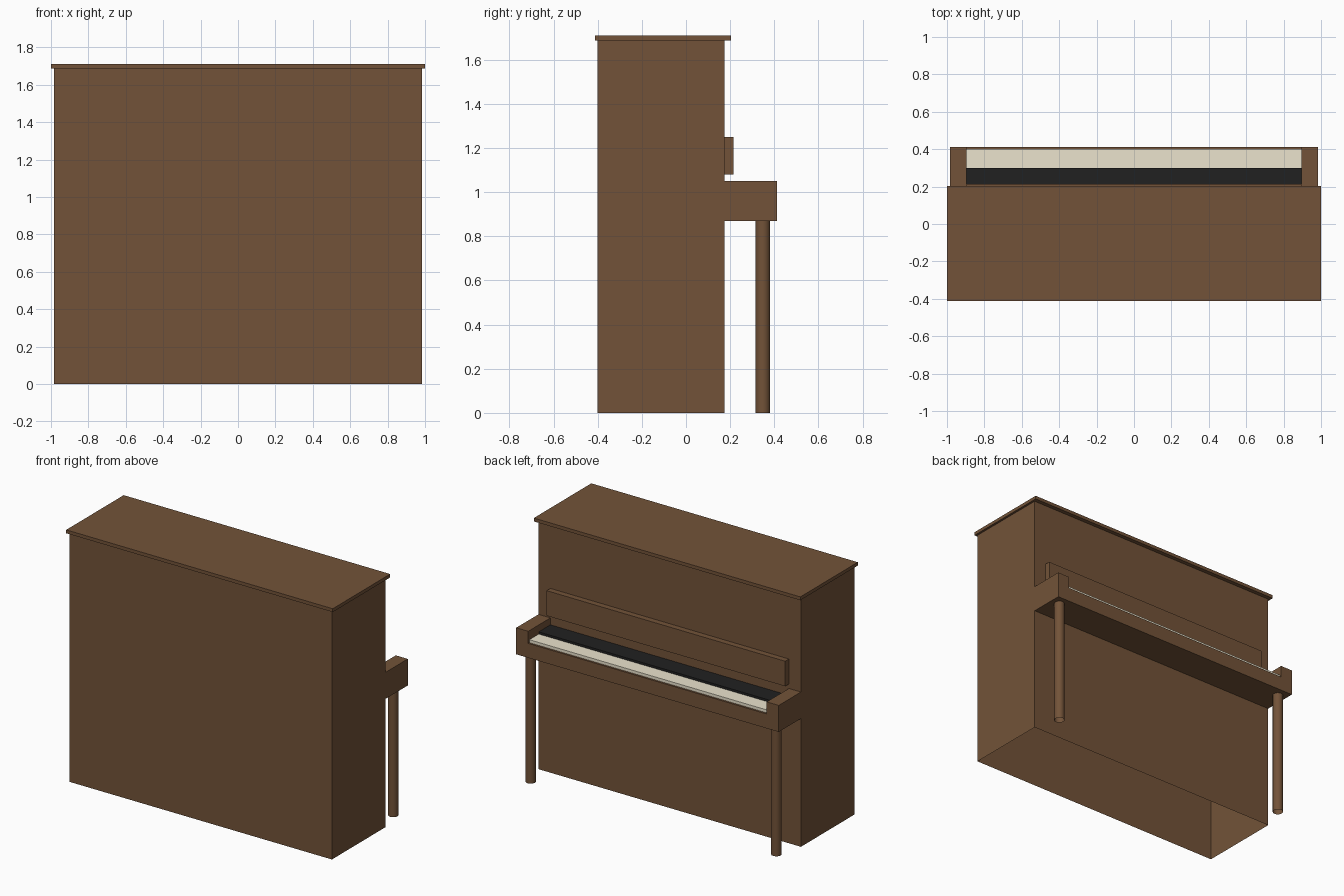
import bpy, bmesh, math

if "Cube" in bpy.data.objects:
    bpy.data.objects.remove(bpy.data.objects["Cube"])


def material(name, rgb):
    m = bpy.data.materials.new(name)
    m.diffuse_color = (*rgb, 1)
    m.use_nodes = True
    m.node_tree.nodes["Principled BSDF"].inputs["Base Color"].default_value = m.diffuse_color
    return m


WOOD = material("wood", (0.17, 0.086, 0.04))
IVORY = material("ivory", (0.83, 0.77, 0.61))
EBONY = material("ebony", (0.015, 0.015, 0.015))


def finish(name, bm, mat, open_base=False):
    bmesh.ops.recalc_face_normals(bm, faces=bm.faces)
    if open_base:
        base = [f for f in bm.faces if f.normal.z < -0.9]
        bmesh.ops.delete(bm, geom=base, context='FACES')
    me = bpy.data.meshes.new(name)
    bm.to_mesh(me)
    bm.free()
    me.materials.append(mat)
    ob = bpy.data.objects.new(name, me)
    bpy.context.collection.objects.link(ob)
    return ob


def box(name, half_x, y, z, mat, open_base=False):
    bm = bmesh.new()
    bmesh.ops.create_cube(bm, size=1)
    for v in bm.verts:
        v.co.x *= 2 * half_x
        v.co.y = y[0] if v.co.y < 0 else y[1]
        v.co.z = z[0] if v.co.z < 0 else z[1]
    return finish(name, bm, mat, open_base)


# Cabinet, open underneath, with overhanging lid
box("cabinet", 0.985, (-0.40, 0.175), (0, 1.687), WOOD, open_base=True)
box("lid", 1.0, (-0.413, 0.203), (1.687, 1.71), WOOD)

# Key bed with raised cheeks: U profile extruded in y
bm = bmesh.new()
profile = [(-0.985, 0.87), (0.985, 0.87), (0.985, 1.05), (0.895, 1.05),
           (0.895, 0.968), (-0.895, 0.968), (-0.895, 1.05), (-0.985, 1.05)]
face = bm.faces.new([bm.verts.new((x, 0.175, z)) for x, z in profile])
ext = bmesh.ops.extrude_face_region(bm, geom=[face])
for v in ext["geom"]:
    if isinstance(v, bmesh.types.BMVert):
        v.co.y = 0.413
# remove the source face if it was kept, then close the back once
bm.verts.ensure_lookup_table()
finish("key_bed", bm, WOOD)

# Key strips
box("white_keys", 0.895, (0.175, 0.40), (0.968, 0.988), IVORY)
box("black_keys", 0.895, (0.175, 0.30), (0.988, 1.003), EBONY)

# Music desk
box("music_desk", 0.895, (0.175, 0.215), (1.08, 1.25), WOOD)

# Front legs
for side, x in (("left", -0.922), ("right", 0.922)):
    bm = bmesh.new()
    bmesh.ops.create_cone(bm, cap_ends=True, segments=16, radius1=0.0335,
                          radius2=0.0335, depth=0.87)
    bmesh.ops.translate(bm, verts=bm.verts, vec=(x, 0.348, 0.435))
    leg = finish(side + "_leg", bm, WOOD, open_base=True)
    bpy.context.view_layer.objects.active = leg
    leg.select_set(True)
    bpy.ops.object.shade_smooth_by_angle(angle=math.radians(40))
    leg.select_set(False)
